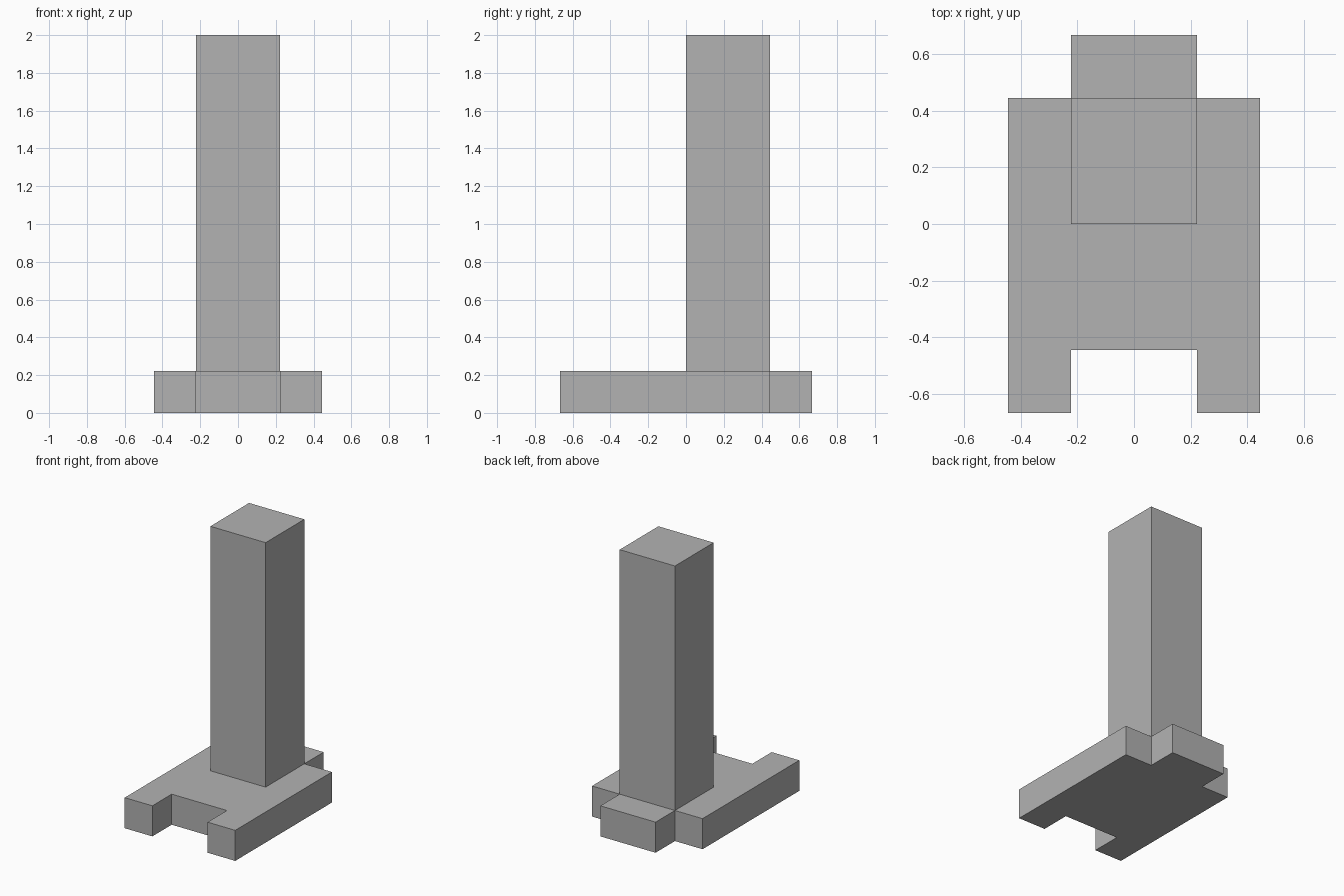
import bpy
import bmesh

cube = bpy.data.objects.get("Cube")
if cube:
    bpy.data.objects.remove(cube, do_unlink=True)

U = 2 / 9  # grid module: the whole model is nine units tall

grey = bpy.data.materials.new("plain grey")
grey.use_nodes = True
colour = (0.448, 0.448, 0.448, 1)
grey.diffuse_color = colour
grey.node_tree.nodes["Principled BSDF"].inputs["Base Color"].default_value = colour


def extrude_outline(name, half_outline, bottom, top):
    """Mirror a half outline across x = 0 and extrude it upwards (in modules)."""
    outline = half_outline + [(-x, y) for x, y in reversed(half_outline)]
    bm = bmesh.new()
    face = bm.faces.new([bm.verts.new((x * U, y * U, bottom * U)) for x, y in outline])
    result = bmesh.ops.extrude_face_region(bm, geom=[face])
    raised = [v for v in result["geom"] if isinstance(v, bmesh.types.BMVert)]
    bmesh.ops.translate(bm, verts=raised, vec=(0, 0, (top - bottom) * U))
    bmesh.ops.recalc_face_normals(bm, faces=bm.faces)
    mesh = bpy.data.meshes.new(name)
    bm.to_mesh(mesh)
    bm.free()
    mesh.materials.append(grey)
    obj = bpy.data.objects.new(name, mesh)
    bpy.context.collection.objects.link(obj)
    return obj


# Flat base with a front notch and a matching rear tab
extrude_outline("base", [(1, -2), (1, -3), (2, -3), (2, 2), (1, 2), (1, 3)], 0, 1)

# Square column standing on the rear of the base
extrude_outline("column", [(1, 0), (1, 2)], 1, 9)
